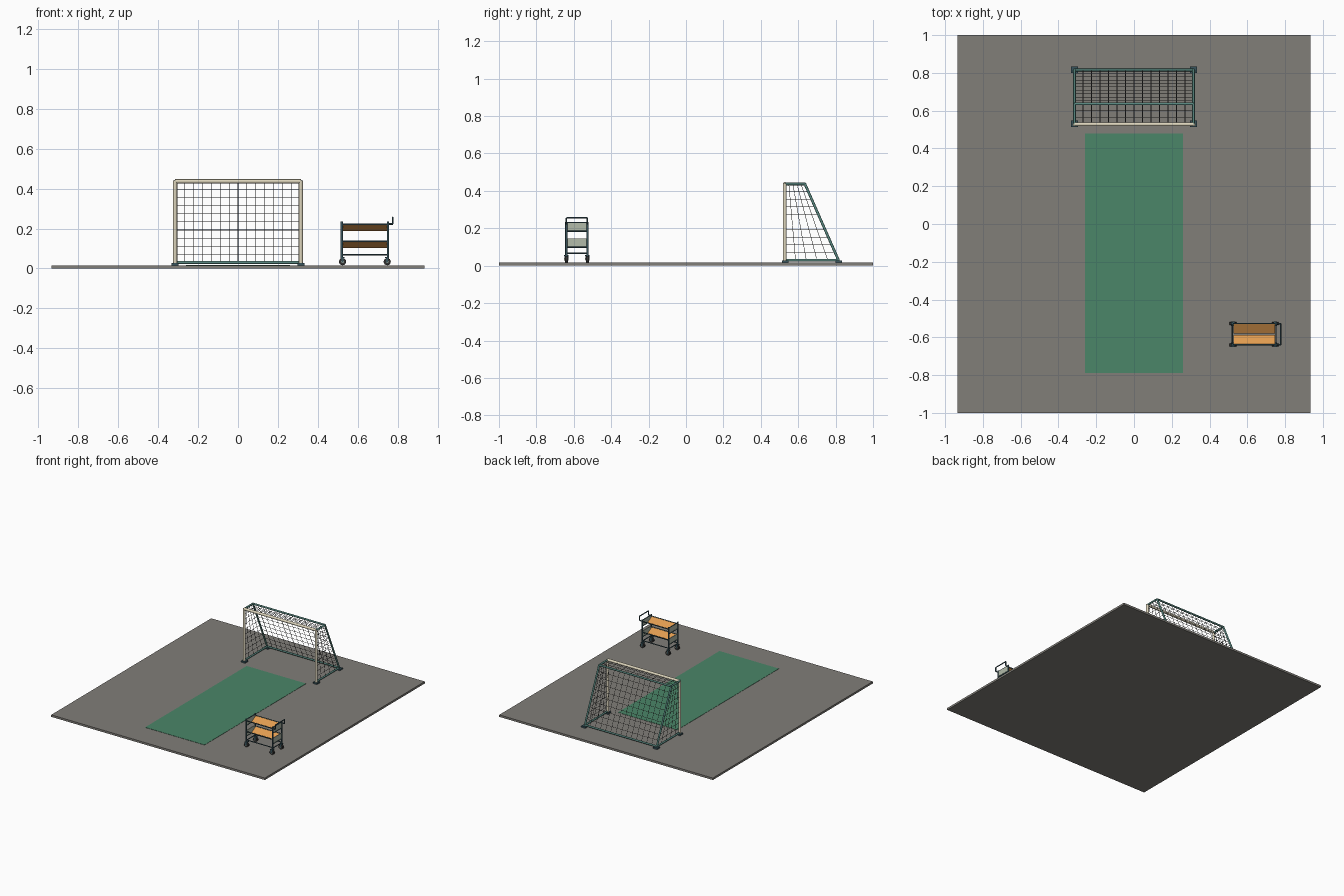
import bpy, bmesh
from mathutils import Vector

if "Cube" in bpy.data.objects:
    bpy.data.objects.remove(bpy.data.objects["Cube"])


def material(name, rgb):
    m = bpy.data.materials.new(name)
    m.diffuse_color = (*rgb, 1)
    m.use_nodes = True
    m.node_tree.nodes["Principled BSDF"].inputs["Base Color"].default_value = m.diffuse_color
    return m


FLOOR = material("floor_grey", (0.22, 0.21, 0.19))
GREEN = material("mat_green", (0.07, 0.24, 0.14))
CREAM = material("cream_paint", (0.72, 0.66, 0.50))
TEAL = material("teal_paint", (0.10, 0.25, 0.22))
DARK = material("dark_teal", (0.04, 0.09, 0.11))
CORD = material("net_cord", (0.08, 0.08, 0.08))
WOOD = material("orange_board", (0.75, 0.33, 0.08))
PALE = material("pale_panel", (0.45, 0.50, 0.40))
RUBBER = material("rubber", (0.03, 0.03, 0.03))


def finish(bm, name, mat, smooth=False):
    bmesh.ops.recalc_face_normals(bm, faces=bm.faces)
    me = bpy.data.meshes.new(name)
    bm.to_mesh(me)
    bm.free()
    me.materials.append(mat)
    if smooth:
        for p in me.polygons:
            p.use_smooth = len(p.vertices) == 4
    ob = bpy.data.objects.new(name, me)
    bpy.context.collection.objects.link(ob)
    return ob


def boxes(name, items, mat):
    """items: (min corner, max corner)"""
    bm = bmesh.new()
    for lo, hi in items:
        lo, hi = Vector(lo), Vector(hi)
        vs = bmesh.ops.create_cube(bm, size=1)["verts"]
        for v in vs:
            v.co = (lo + hi) / 2 + v.co * (hi - lo)
    return finish(bm, name, mat)


def bars(name, segs, r, mat, sides=12):
    """Round bars between pairs of points, merged into one object."""
    bm = bmesh.new()
    for a, b in segs:
        a, b = Vector(a), Vector(b)
        d = b - a
        vs = bmesh.ops.create_cone(bm, cap_ends=True, segments=sides, radius1=r,
                                   radius2=r, depth=d.length)["verts"]
        q = d.to_track_quat("Z", "Y")
        for v in vs:
            v.co = q @ v.co + (a + b) / 2
    return finish(bm, name, mat, sides > 6)


def chain(pts):
    return list(zip(pts, pts[1:]))


def grid(p00, p10, p01, p11, nu, nv):
    """Net cords across a four-cornered patch."""
    p00, p10, p01, p11 = map(Vector, (p00, p10, p01, p11))
    out = []
    for i in range(nu + 1):
        t = i / nu
        out.append((p00.lerp(p10, t), p01.lerp(p11, t)))
    for j in range(nv + 1):
        t = j / nv
        out.append((p00.lerp(p01, t), p10.lerp(p11, t)))
    return out


# Ground slab and playing mat
Z = 0.016
boxes("floor_slab", [((-0.935, -1, 0), (0.935, 1, Z))], FLOOR)
boxes("playing_mat", [((-0.26, -0.79, Z - 0.002), (0.26, 0.48, Z + 0.002))], GREEN)

# Goal mouth: posts and crossbar
GX, YF, YT, YB, ZT, ZB = 0.315, 0.528, 0.636, 0.815, 0.437, 0.03
bars("goal_posts", [((s * GX, YF, Z), (s * GX, YF, ZT + 0.003)) for s in (-1, 1)], 0.0105, CREAM, 16)
bars("goal_crossbar", [((-GX, YF, ZT), (GX, YF, ZT))], 0.0105, CREAM, 16)

# Goal rear frame
segs = [((-GX, YT, ZT), (GX, YT, ZT)), ((-GX, YB, ZB), (GX, YB, ZB))]
for s in (-1, 1):
    x = s * GX
    segs += chain([(x, YF, ZT), (x, YT, ZT), (x, YB, ZB), (x, YF, ZB)])
bars("goal_rear_frame", segs, 0.007, TEAL)

# Feet under the goal
boxes("goal_feet", [((s * GX - 0.018, y - 0.018, Z), (s * GX + 0.018, y + 0.018, Z + 0.011))
                    for s in (-1, 1) for y in (YF + 0.003, YB + 0.002)], DARK)

# Net: back, roof and both sides
net = grid((-GX, YT, ZT), (GX, YT, ZT), (-GX, YB, ZB), (GX, YB, ZB), 14, 10)
net += grid((-GX, YF, ZT), (GX, YF, ZT), (-GX, YT, ZT), (GX, YT, ZT), 14, 3)
for s in (-1, 1):
    x = s * GX
    net += grid((x, YF, ZT), (x, YT, ZT), (x, YF, ZB), (x, YB, ZB), 5, 10)
bars("goal_net", net, 0.0014, CORD, 5)

# Ball cart frame
X0, X1, Y0, Y1 = 0.52, 0.752, -0.64, -0.527
YC = (Y0 + Y1) / 2
TRAYS = (0.103, 0.188)
bars("cart_posts", [((x, y, 0.05), (x, y, 0.235)) for x in (X0, X1) for y in (Y0, Y1)], 0.006, DARK)
rails = []
for z in (0.07,) + TRAYS:
    rails += [((x, Y0, z - 0.004), (x, Y1, z - 0.004)) for x in (X0, X1)]
for z in (0.07, TRAYS[0] + 0.033, TRAYS[1] + 0.033):
    rails += [((X0, y, z), (X1, y, z)) for y in (Y0, Y1)]
rails += [((x, Y0, 0.23), (x, Y1, 0.23)) for x in (X0, X1)]
bars("cart_rails", rails, 0.0037, DARK, 8)

# Push handle
XH, ZH = 0.776, 0.256
handle = [((XH, Y0, ZH), (XH, Y1, ZH))]
for y in (Y0, Y1):
    handle += chain([(X1, y, 0.223), (XH, y, 0.223), (XH, y, ZH)])
bars("cart_handle", handle, 0.004, DARK, 8)

# V-shaped trays with end panels
for name, z in zip(("lower", "upper"), TRAYS):
    bm = bmesh.new()
    for y, sgn in ((Y0, 1), (Y1, -1)):
        prof = [(y + sgn * 0.003, z + 0.033), (YC - sgn * 0.003, z + 0.004),
                (YC - sgn * 0.003, z), (y + sgn * 0.003, z + 0.028)]
        f = bm.faces.new([bm.verts.new((X0 + 0.006, a, b)) for a, b in prof])
        ext = bmesh.ops.extrude_face_region(bm, geom=[f])["geom"]
        for v in ext:
            if isinstance(v, bmesh.types.BMVert):
                v.co.x = X1 - 0.006
    finish(bm, name + "_tray_boards", WOOD)
    boxes(name + "_tray_ends", [((x - 0.003, Y0 + 0.004, z), (x + 0.003, Y1 - 0.004, z + 0.042))
                                for x in (X0, X1)], PALE)

# Castors
corners = [(x, y) for x in (X0 + 0.004, X1 - 0.004) for y in (Y0, Y1)]
bars("castor_wheels", [((x, y - 0.008, 0.034), (x, y + 0.008, 0.034)) for x, y in corners],
     0.018, RUBBER, 16)
bars("castor_hubs", [((x, y - 0.011, 0.034), (x, y + 0.011, 0.034)) for x, y in corners],
     0.007, PALE, 10)
forks = []
for x, y in corners:
    forks.append(((x - 0.01, y - 0.012, 0.053), (x + 0.01, y + 0.012, 0.058)))
    for s in (-1, 1):
        forks.append(((x - 0.005, y + s * 0.0105 - 0.0015, 0.03), (x + 0.005, y + s * 0.0105 + 0.0015, 0.055)))
boxes("castor_forks", forks, DARK)
